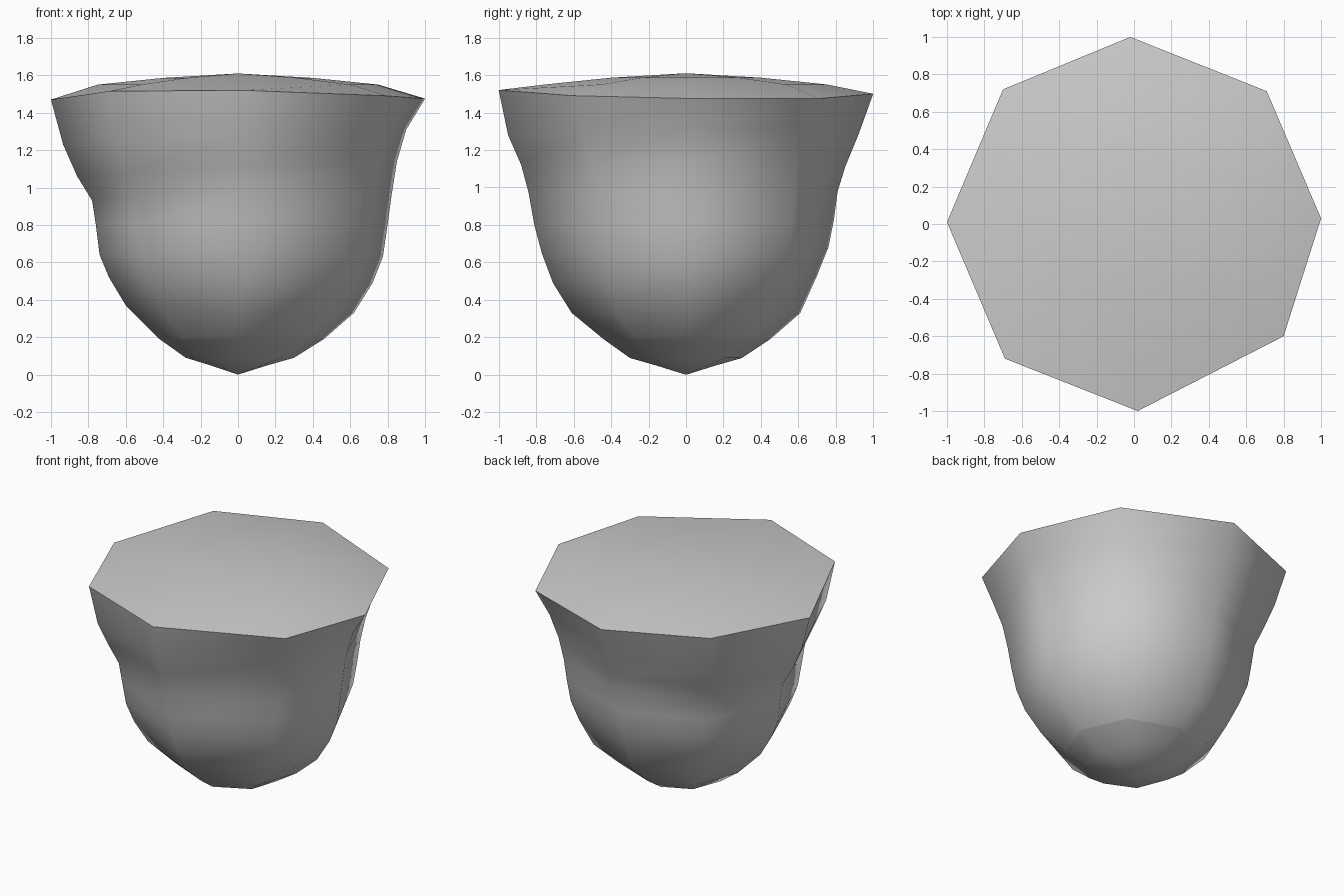
import bpy, bmesh
from math import hypot
from mathutils import Vector

if "Cube" in bpy.data.objects:
    bpy.data.objects.remove(bpy.data.objects["Cube"])

# (radius, height) side profiles, tip to just under the rim
right = [(.16, .05), (.30, .09), (.46, .19), (.62, .33), (.72, .49), (.775, .63),
         (.80, .80), (.82, .95), (.85, 1.14), (.90, 1.31)]
back = [(.16, .05), (.30, .09), (.45, .19), (.61, .33), (.70, .53), (.76, .68),
        (.79, .83), (.81, .98), (.85, 1.11), (.92, 1.28)]
left = [(.15, .05), (.28, .09), (.42, .19), (.60, .37), (.69, .52), (.74, .64),
        (.76, .80), (.78, .93), (.86, 1.06), (.935, 1.23)]
front = [(.16, .05), (.30, .09), (.44, .19), (.61, .33), (.71, .49), (.77, .65),
         (.81, .80), (.84, .97), (.88, 1.12), (.95, 1.28)]


def blend(a, b, t=.5):
    return [Vector(p).lerp(Vector(q), t) for p, q in zip(a, b)]


# rim corners with the profile that runs down from each
corners = [
    ((1.0, .03, 1.475), right),
    ((.71, .71, 1.475), blend(right, back)),
    ((-.02, 1.0, 1.50), back),
    ((-.70, .72, 1.51), blend(back, left)),
    ((-1.0, .01, 1.47), left),
    ((-.69, -.72, 1.515), blend(left, front, .3)),
    ((.02, -1.0, 1.52), front),
    ((.80, -.60, 1.49), blend(front, right)),
]
# cap rings: share of rim radius, height
cap = [(.75, 1.55), (.40, 1.586)]

bm = bmesh.new()
columns = []
for (x, y, z), profile in corners:
    d = hypot(x, y)
    pts = [(x / d * r, y / d * r, h) for r, h in profile]
    pts.append((x, y, z))
    pts += [(x * s, y * s, h) for s, h in cap]
    columns.append([bm.verts.new(p) for p in pts])

# skin between neighbouring columns, closed with a tip and an apex
tip = bm.verts.new((0, 0, 0))
apex = bm.verts.new((0, 0, 1.61))
for i, a in enumerate(columns):
    b = columns[(i + 1) % len(columns)]
    bm.faces.new((tip, b[0], a[0]))
    for j in range(len(a) - 1):
        bm.faces.new((a[j], b[j], b[j + 1], a[j + 1]))
    bm.faces.new((a[-1], b[-1], apex))
bmesh.ops.recalc_face_normals(bm, faces=bm.faces)

# smooth surface with crisp rim and bottom edge
for f in bm.faces:
    f.smooth = True
rim = len(right)
for i, a in enumerate(columns):
    b = columns[(i + 1) % len(columns)]
    for ring in (2, rim):
        bm.edges.get((a[ring], b[ring])).smooth = False

mesh = bpy.data.meshes.new("rounded_cup")
bm.to_mesh(mesh)
bm.free()
obj = bpy.data.objects.new("rounded_cup", mesh)
bpy.context.collection.objects.link(obj)
